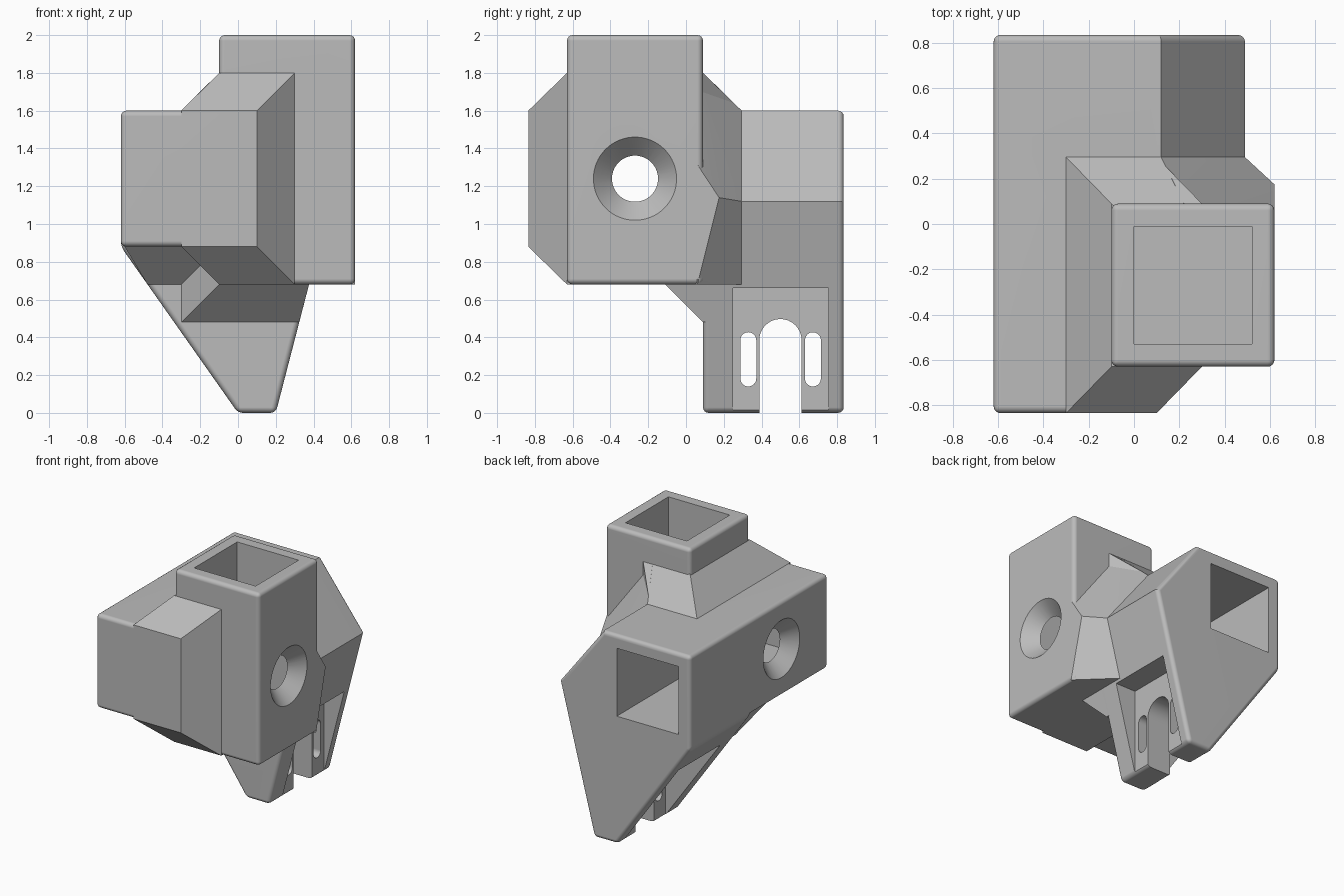
import bpy, bmesh, math
from mathutils import Matrix, Vector

if "Cube" in bpy.data.objects:
    bpy.data.objects.remove(bpy.data.objects["Cube"], do_unlink=True)

grey = bpy.data.materials.new("plain grey")
grey.use_nodes = True
COLOUR = (0.5, 0.5, 0.5, 1)
grey.diffuse_color = COLOUR
grey.node_tree.nodes["Principled BSDF"].inputs["Base Color"].default_value = COLOUR
ROUND = 0.03


def finish(bm, name):
    bmesh.ops.recalc_face_normals(bm, faces=bm.faces)
    mesh = bpy.data.meshes.new(name)
    bm.to_mesh(mesh)
    bm.free()
    mesh.materials.append(grey)
    ob = bpy.data.objects.new(name, mesh)
    bpy.context.scene.collection.objects.link(ob)
    return ob


def round_edges(bm, edges):
    bmesh.ops.bevel(bm, geom=edges, offset=ROUND, offset_type='OFFSET',
                    segments=4, profile=0.5, affect='EDGES', clamp_overlap=True)


def box(name, low, high, rounded=False):
    bm = bmesh.new()
    bmesh.ops.create_cube(bm, size=1)
    for v in bm.verts:
        v.co = [(a + b) / 2 + c * (b - a) for a, b, c in zip(low, high, v.co)]
    if rounded:
        round_edges(bm, bm.edges[:])
    return finish(bm, name)


def hull(name, points):
    bm = bmesh.new()
    for p in points:
        bm.verts.new(p)
    res = bmesh.ops.convex_hull(bm, input=bm.verts[:])
    loose = {g for g in res["geom_interior"] + res["geom_unused"]
             if isinstance(g, bmesh.types.BMVert)}
    bmesh.ops.delete(bm, geom=list(loose), context='VERTS')
    bmesh.ops.dissolve_limit(bm, angle_limit=0.01, verts=bm.verts[:], edges=bm.edges[:])
    return finish(bm, name)


def prism(name, profile, offset):
    """Extrude a closed 3D profile by an offset; returns the bmesh."""
    bm = bmesh.new()
    face = bm.faces.new([bm.verts.new(p) for p in profile])
    ext = bmesh.ops.extrude_face_region(bm, geom=[face])
    moved = [g for g in ext["geom"] if isinstance(g, bmesh.types.BMVert)]
    bmesh.ops.translate(bm, verts=moved, vec=offset)
    bmesh.ops.recalc_face_normals(bm, faces=bm.faces)
    return bm


def capsule(name, y, r, z_low, z_high):
    """Slot cutter with round ends, running along x."""
    pts = []
    for start, z in ((0, z_high), (math.pi, z_low)):
        for i in range(17):
            a = start + math.pi * i / 16
            pts.append((-0.7, y + r * math.cos(a), z + r * math.sin(a)))
    return finish(prism(name, pts, (1.4, 0, 0)), name)


def cone(name, x, r1, r2, depth):
    """Round cutter along x through the screw axis; r1 is at the low x end."""
    bm = bmesh.new()
    mat = Matrix.Translation((x, -0.27, 1.24)) @ Matrix.Rotation(math.pi / 2, 4, 'Y')
    bmesh.ops.create_cone(bm, cap_ends=True, segments=64, radius1=r1, radius2=r2,
                          depth=depth, matrix=mat)
    return finish(bm, name)


def combine(base, tools, operation):
    for tool in tools:
        mod = base.modifiers.new("cut", 'BOOLEAN')
        mod.object, mod.operation, mod.solver = tool, operation, 'EXACT'
        graph = bpy.context.evaluated_depsgraph_get()
        mesh = bpy.data.meshes.new_from_object(base.evaluated_get(graph))
        base.modifiers.clear()
        base.data = mesh
        bpy.data.objects.remove(tool, do_unlink=True)


# Upright socket and horizontal socket
body = box("corner_bracket", (-0.1, -0.63, 0.68), (0.62, 0.09, 2), True)
beam = box("beam", (-0.62, -0.835, 0.88), (0.1, 0.5, 1.6), True)

# Tapered leg profile running along the back of the beam
outline = [(-0.62, 1.6), (0.12, 1.6), (0.49, 1.12), (0.2, 0), (0, 0), (-0.62, 0.88)]
bm = prism("leg", [(x, 0.09, z) for x, z in outline], (0, 0.745, 0))
edges = []
for e in bm.edges:
    a, b = (v.co for v in e.verts)
    if abs(a.y - b.y) < 0.01 or a.x < -0.5 or a.z < 0.1:
        edges.append(e)
round_edges(bm, edges)
leg = finish(bm, "leg")

# Sloped webs joining the sockets and the leg
web = hull("web", [(x, y, z) for x in (-0.1, 0.3) for y in (-0.63, 0.09) for z in (0.68, 1.8)]
           + [(x, y, z) for x in (-0.3, 0.1) for y in (-0.835, 0.295) for z in (0.88, 1.6)])
rear_web = hull("rear_web",
                [(x, 0.295, z) for x, z in ((-0.3, 1.6), (0.12, 1.6), (0.49, 1.12),
                                            (0.376, 0.68), (-0.3, 0.68))]
                + [(x, 0.05, z) for x, z in ((-0.06, 1.84), (0.24, 1.84), (0.62, 1.33),
                                             (0.6, 0.68), (-0.06, 0.68))]
                + [(0.62, 0.175, 1.14), (0.62, 0.06, 0.68)])
lower_web = hull("lower_web", [(-0.1, -0.11, 0.68), (0.376, -0.11, 0.68),
                               (-0.3, 0.09, 0.48), (0.324, 0.09, 0.48), (-0.3, 0.09, 0.88),
                               (-0.3, 0.2, 0.48), (0.324, 0.2, 0.48), (0.376, 0.2, 0.68),
                               (-0.3, 0.2, 0.88)])
beam_web = hull("beam_web", [(-0.6, -0.11, 0.88), (-0.6, 0.12, 0.88), (-0.479, 0.09, 0.68),
                             (-0.479, 0.12, 0.68), (0, -0.11, 0.88), (0, 0.12, 0.88),
                             (0, 0.09, 0.68), (0, 0.12, 0.68)])
combine(body, [beam, leg, web, rear_web, lower_web, beam_web], 'UNION')

# Square sockets, screw hole with countersinks, leg recesses and slots
combine(body, [
    box("upright_socket", (0, -0.53, 0.78), (0.52, -0.01, 2.2)),
    box("beam_socket", (-0.52, -0.735, 0.98), (0.002, 1, 1.5)),
    cone("screw_hole", 0, 0.122, 0.122, 1.6),
    cone("right_countersink", -0.575, 0.23, 0.122, 0.11),
    cone("left_countersink", 0.575, 0.122, 0.23, 0.11),
    box("left_recess", (0.2, 0.25, -0.2), (0.8, 0.755, 0.66)),
    box("right_recess", (-0.8, 0.25, -0.2), (0, 0.755, 0.66)),
    capsule("arch", 0.5, 0.112, -0.3, 0.385),
    capsule("front_slot", 0.33, 0.042, 0.182, 0.385),
    capsule("rear_slot", 0.672, 0.042, 0.182, 0.385),
], 'DIFFERENCE')

# Smooth the rounded edges, keep the flats flat
bpy.ops.object.select_all(action='DESELECT')
body.select_set(True)
bpy.context.view_layer.objects.active = body
bpy.ops.object.shade_smooth_by_angle(angle=math.radians(25))
weighted = body.modifiers.new("flat faces", 'WEIGHTED_NORMAL')
weighted.keep_sharp = True
